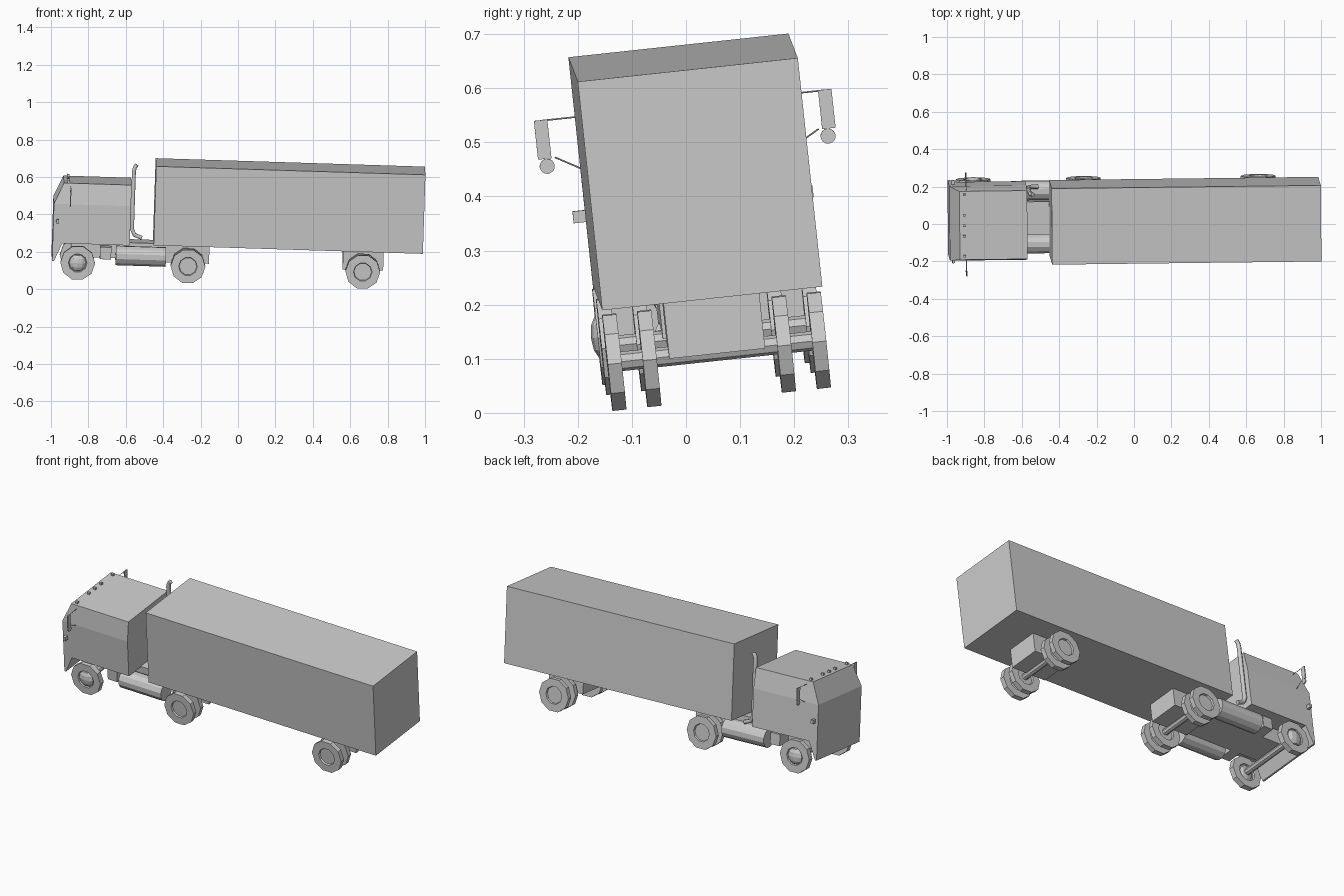
import bpy, bmesh, math
from mathutils import Matrix, Vector, Euler

cube = bpy.data.objects.get("Cube")
if cube:
    bpy.data.objects.remove(cube, do_unlink=True)

# The whole truck leans slightly: parts are built level, then share this tilt
ANGLES = [math.radians(a) for a in (6.15, 1.8, 0.69)]
TILT = Euler(ANGLES).to_matrix().to_4x4() @ Matrix.Translation((0, 0.0625, 0))

grey = bpy.data.materials.new("plain_grey")
grey.use_nodes = True
COLOUR = (0.6, 0.6, 0.6, 1)
grey.diffuse_color = COLOUR
grey.node_tree.nodes["Principled BSDF"].inputs["Base Color"].default_value = COLOUR


def finish(name, bm):
    bmesh.ops.recalc_face_normals(bm, faces=bm.faces)
    mesh = bpy.data.meshes.new(name)
    bm.to_mesh(mesh)
    bm.free()
    mesh.materials.append(grey)
    obj = bpy.data.objects.new(name, mesh)
    bpy.context.collection.objects.link(obj)
    obj.matrix_world = TILT
    return obj


def box(name, low, high):
    low, high = Vector(low), Vector(high)
    bm = bmesh.new()
    bmesh.ops.create_cube(bm, size=1)
    bmesh.ops.scale(bm, vec=high - low, verts=bm.verts)
    bmesh.ops.translate(bm, vec=(low + high) / 2, verts=bm.verts)
    return finish(name, bm)


def hull(name, section):
    """Convex solid from (x, half width, z) points mirrored across the middle."""
    bm = bmesh.new()
    for x, half, z in section:
        for side in (-1, 1):
            bm.verts.new((x, side * half, z))
    bmesh.ops.convex_hull(bm, input=bm.verts)
    bmesh.ops.dissolve_limit(bm, angle_limit=0.01, verts=bm.verts, edges=bm.edges)
    return finish(name, bm)


def rod(name, start, end, radius, sides=8, spin=0.0):
    start, end = Vector(start), Vector(end)
    axis = end - start
    bm = bmesh.new()
    bmesh.ops.create_cone(bm, cap_ends=True, segments=sides, radius1=radius,
                          radius2=radius, depth=axis.length)
    turn = axis.to_track_quat('Z', 'Y').to_matrix().to_4x4()
    place = Matrix.Translation((start + end) / 2) @ turn @ Matrix.Rotation(spin, 4, 'Z')
    bmesh.ops.transform(bm, matrix=place, verts=bm.verts)
    return finish(name, bm)


WHEEL_Z = 0.129


def wheel(name, x, y, width=0.026):
    """Ten-sided tyre with a sunken rim on both faces."""
    bm = bmesh.new()
    bmesh.ops.create_cone(bm, cap_ends=True, segments=10, radius1=0.093,
                          radius2=0.093, depth=width)
    caps = [f for f in bm.faces if len(f.verts) == 10]
    bmesh.ops.inset_individual(bm, faces=caps, thickness=0.043)
    bmesh.ops.inset_individual(bm, faces=caps, thickness=0.003, depth=-0.009)
    place = Matrix.Translation((x, y, WHEEL_Z)) @ Matrix.Rotation(math.pi / 2, 4, 'X')
    bmesh.ops.transform(bm, matrix=place, verts=bm.verts)
    # keep a vertex pointing straight forward so the tyre rests on a flat
    lead = max(bm.verts, key=lambda v: v.co.x).co - Vector((x, y, WHEEL_Z))
    fix = Matrix.Rotation(math.atan2(lead.z, lead.x), 4, 'Y')
    bmesh.ops.rotate(bm, cent=(x, y, WHEEL_Z), matrix=fix.to_3x3(), verts=bm.verts)
    return finish(name, bm)


def dome(name, x, y, radius, bulge):
    bm = bmesh.new()
    bmesh.ops.create_uvsphere(bm, u_segments=10, v_segments=6, radius=radius)
    bmesh.ops.scale(bm, vec=(1, bulge, 1), verts=bm.verts)
    bmesh.ops.translate(bm, vec=(x, y, WHEEL_Z), verts=bm.verts)
    return finish(name, bm)


# Trailer
box("trailer_body", (-0.46, -0.2045, 0.237), (0.98, 0.2045, 0.662))
box("trailer_axle_box", (0.555, -0.089, 0.128), (0.772, 0.089, 0.238))

# Cab: straight lower half, tapered upper half, hanging front skirt
hull("cab_lower", [(-1.0, 0.2, 0.232), (-0.588, 0.2, 0.232),
                   (-1.0, 0.2, 0.443), (-0.588, 0.2, 0.443)])
hull("cab_upper", [(-1.0, 0.2, 0.443), (-0.588, 0.2, 0.443),
                   (-0.95, 0.184, 0.555), (-0.588, 0.184, 0.555)])
hull("front_skirt", [(-1.0, 0.2, 0.135), (-0.99, 0.2, 0.135),
                     (-1.0, 0.2, 0.234), (-0.948, 0.2, 0.234)])

# Roof marker lamps
for i, y in enumerate((-0.165, -0.057, 0, 0.057, 0.165)):
    box(f"roof_lamp_{i + 1}", (-0.932, y - 0.006, 0.553), (-0.918, y + 0.006, 0.567))

# Chassis
box("chassis", (-0.9, -0.089, 0.15), (-0.16, 0.089, 0.235))
box("drive_axle_box", (-0.39, -0.089, 0.135), (-0.16, 0.089, 0.238))

# Axles
for name, x in (("front", -0.863), ("drive", -0.273), ("trailer", 0.662)):
    rod(name + "_axle", (x, -0.18, WHEEL_Z), (x, 0.18, WHEEL_Z), 0.018)

# Paired parts
for label, s in (("right", -1), ("left", 1)):
    wheel(f"front_wheel_{label}", -0.863, s * 0.188, 0.03)
    dome(f"front_hub_{label}", -0.863, s * 0.192, 0.046, 0.5)
    for group, x in (("drive", -0.273), ("trailer", 0.662)):
        wheel(f"{group}_inner_wheel_{label}", x, s * 0.125)
        wheel(f"{group}_outer_wheel_{label}", x, s * 0.19)

    rod(f"fuel_tank_{label}", (-0.66, s * 0.143, 0.17), (-0.392, s * 0.143, 0.17),
        0.053, 12, math.pi / 12)
    box(f"battery_box_{label}", (-0.745, min(s * 0.08, s * 0.17), 0.15),
        (-0.685, max(s * 0.08, s * 0.17), 0.215))
    box(f"side_lamp_{label}", (-0.985, s * 0.21 - 0.013, 0.339),
        (-0.97, s * 0.21 + 0.013, 0.361))

    # Mirror plate, round mirror and thin brackets
    mx = -0.913
    box(f"mirror_{label}", (mx - 0.003, s * 0.264 - 0.0125, 0.465),
        (mx + 0.003, s * 0.264 + 0.0125, 0.537))
    rod(f"round_mirror_{label}", (mx - 0.003, s * 0.261, 0.451),
        (mx + 0.003, s * 0.261, 0.451), 0.014, 16)
    rod(f"mirror_upper_arm_{label}", (mx, s * 0.264, 0.536), (mx, s * 0.185, 0.536), 0.0015, 6)
    rod(f"mirror_lower_arm_{label}", (mx, s * 0.245, 0.466), (mx, s * 0.195, 0.438), 0.0015, 6)

# Exhaust stack with a curved tip, on the left behind the cab
curve = bpy.data.curves.new("exhaust_path", 'CURVE')
curve.dimensions = '3D'
curve.bevel_depth = 0.012
curve.bevel_resolution = 1
curve.use_fill_caps = True
path = [(-0.52, 0.235), (-0.56, 0.25), (-0.574, 0.28), (-0.574, 0.59),
        (-0.57, 0.612), (-0.56, 0.627)]
spline = curve.splines.new('POLY')
spline.points.add(len(path) - 1)
for point, (x, z) in zip(spline.points, path):
    point.co = (x, 0.17, z, 1)
curve.materials.append(grey)
stack = bpy.data.objects.new("exhaust_stack", curve)
bpy.context.collection.objects.link(stack)
stack.matrix_world = TILT
